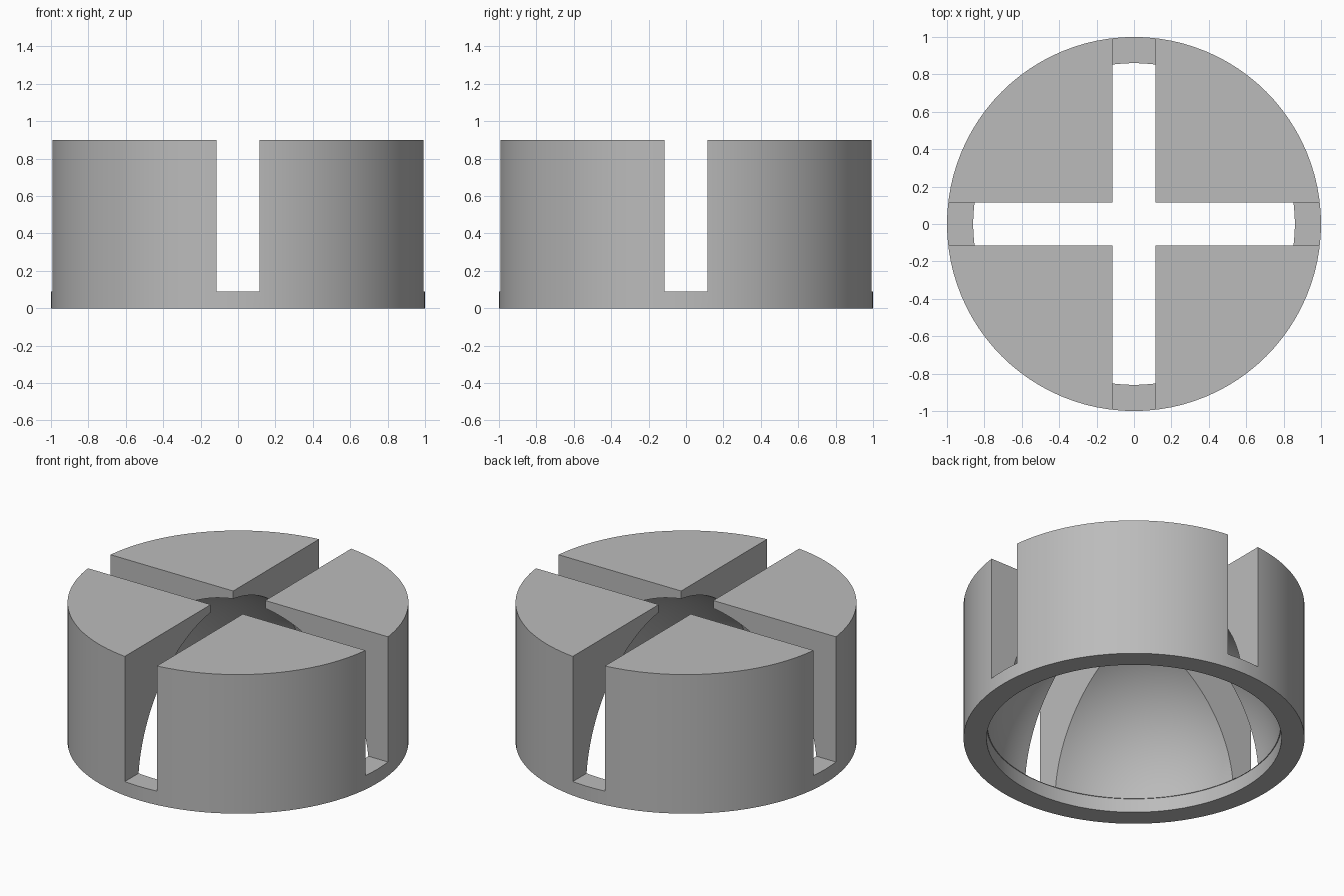
import bpy, bmesh, math
from mathutils import Matrix

OUTER_R, HEIGHT = 1.0, 0.9
DOME_R, LIP_H = 0.865, 0.09
SLOT_W = 0.23
SEGMENTS = 96

if "Cube" in bpy.data.objects:
    bpy.data.objects.remove(bpy.data.objects["Cube"], do_unlink=True)

# Plain grey material
grey = bpy.data.materials.new("plain_grey")
grey.use_nodes = True
colour = (0.5, 0.5, 0.5, 1)
grey.diffuse_color = colour
grey.node_tree.nodes["Principled BSDF"].inputs["Base Color"].default_value = colour


def make_object(name, bm):
    bmesh.ops.recalc_face_normals(bm, faces=bm.faces)
    mesh = bpy.data.meshes.new(name)
    bm.to_mesh(mesh)
    bm.free()
    obj = bpy.data.objects.new(name, mesh)
    bpy.context.collection.objects.link(obj)
    mesh.materials.append(grey)
    return obj


def lathe(name, profile):
    bm = bmesh.new()
    verts = [bm.verts.new((r, 0, z)) for r, z in profile]
    edges = [bm.edges.new(pair) for pair in zip(verts, verts[1:])]
    bmesh.ops.spin(bm, geom=verts + edges, cent=(0, 0, 0), axis=(0, 0, 1),
                   angle=math.tau, steps=SEGMENTS, use_duplicate=False)
    bmesh.ops.remove_doubles(bm, verts=bm.verts, dist=1e-4)
    bmesh.ops.dissolve_degenerate(bm, edges=bm.edges, dist=1e-5)
    return make_object(name, bm)


def slot_cutter(name, size_x, size_y):
    bm = bmesh.new()
    bmesh.ops.create_cube(bm, size=1, matrix=Matrix.Translation((0, 0, LIP_H + 1))
                          @ Matrix.Diagonal((size_x, size_y, 2, 1)))
    obj = make_object(name, bm)
    obj.hide_render = True
    return obj


# Solid drum with a domed hollow open at the bottom and a straight lip
start = math.asin(LIP_H / DOME_R)
steps = 28
dome = []
for i in range(steps + 1):
    a = start + (math.pi / 2 - start) * i / steps
    dome.append((DOME_R * math.cos(a) if i < steps else 0, DOME_R * math.sin(a)))
profile = [(0, HEIGHT), (OUTER_R, HEIGHT), (OUTER_R, 0), (DOME_R, 0), (DOME_R, LIP_H)] + dome
drum = lathe("slotted_drum", profile)

# Crossed slots that split the drum into four quarters above the lip
for name, sx, sy in (("slot_across", 3, SLOT_W), ("slot_along", SLOT_W, 3)):
    cutter = slot_cutter(name, sx, sy)
    mod = drum.modifiers.new(name, "BOOLEAN")
    mod.operation, mod.solver, mod.object = "DIFFERENCE", "EXACT", cutter
    bpy.context.view_layer.objects.active = drum
    bpy.ops.object.modifier_apply(modifier=mod.name)
    bpy.data.objects.remove(cutter, do_unlink=True)

# Smooth curved walls, sharp slot edges
bpy.ops.object.select_all(action="DESELECT")
drum.select_set(True)
bpy.context.view_layer.objects.active = drum
bpy.ops.object.shade_smooth_by_angle(angle=math.radians(30))
